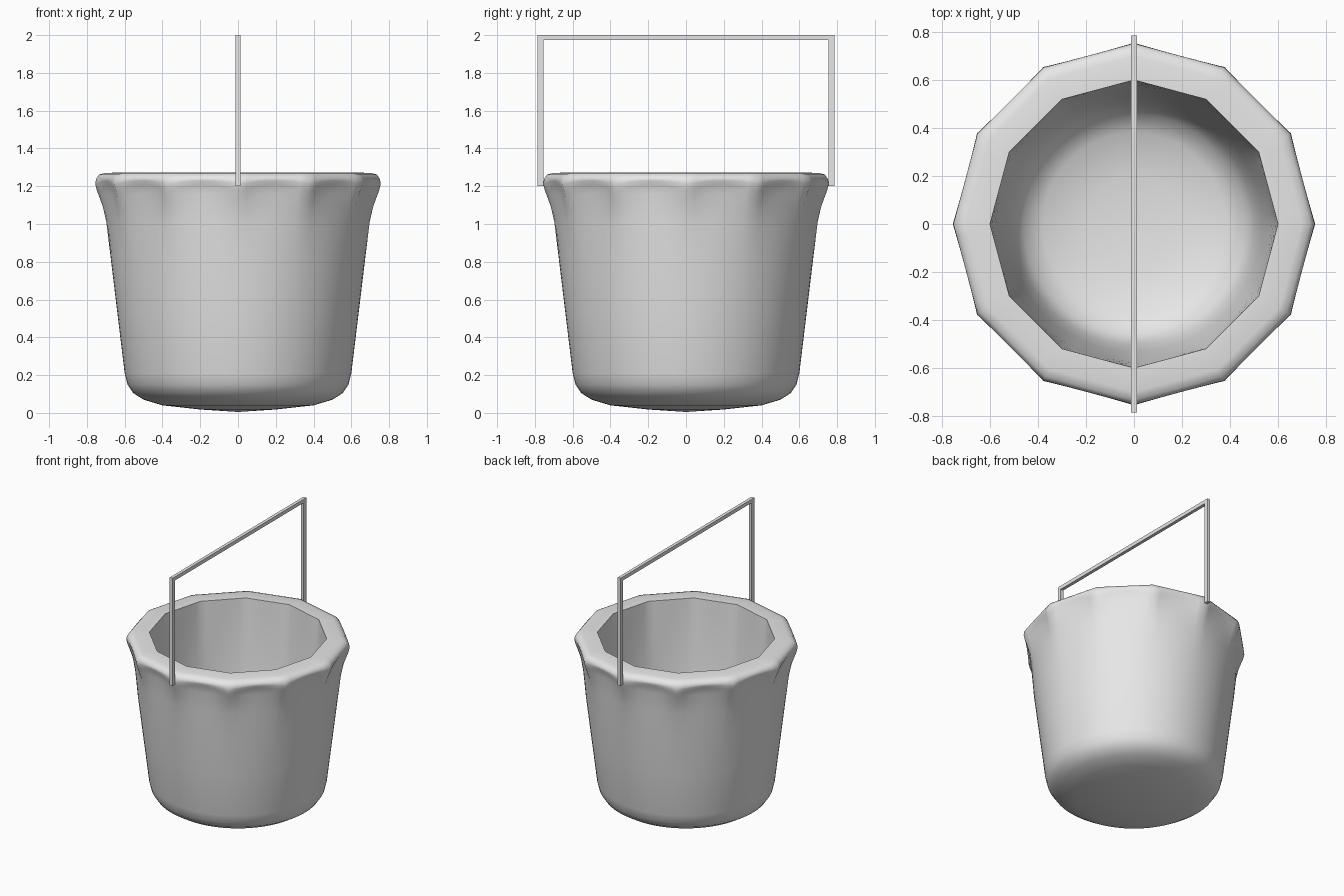
import bpy
import bmesh
from math import cos, sin, radians, tau

cube = bpy.data.objects.get("Cube")
if cube:
    bpy.data.objects.remove(cube)

SIDES, STEPS = 12, 8
COUNT = SIDES * STEPS
HALF = radians(15)


def material(name, rgb):
    mat = bpy.data.materials.new(name)
    mat.use_nodes = True
    mat.diffuse_color = (*rgb, 1)
    mat.node_tree.nodes["Principled BSDF"].inputs["Base Color"].default_value = (*rgb, 1)
    return mat


grey = material("plain grey", (0.8, 0.8, 0.8))


def add_object(name, bm):
    bmesh.ops.recalc_face_normals(bm, faces=bm.faces)
    mesh = bpy.data.meshes.new(name)
    bm.to_mesh(mesh)
    bm.free()
    mesh.materials.append(grey)
    obj = bpy.data.objects.new(name, mesh)
    bpy.context.collection.objects.link(obj)
    return obj


def ring(bm, radius, z, facet, lift):
    """Ring that is round at facet 0 and twelve-sided at facet 1."""
    verts = []
    for i in range(COUNT):
        angle = tau * i / COUNT
        chord = cos(HALF) / cos(angle % (2 * HALF) - HALF) if i % STEPS else 1
        dip = 1 - chord
        r = radius * (1 - facet * dip)
        height = z + lift * dip / (1 - cos(HALF))
        verts.append(bm.verts.new((r * cos(angle), r * sin(angle), height)))
    return verts


# Bucket wall: radius, height, facet, lift between the scallop points
PROFILE = [
    (0.2, 0.018, 0, 0), (0.4, 0.04, 0, 0), (0.5, 0.07, 0, 0),
    (0.555, 0.105, 0, 0), (0.585, 0.15, 0, 0), (0.6, 0.21, 0, 0),
    (0.64, 0.54, 0, 0), (0.675, 0.83, 0, 0), (0.697, 1.01, 0.3, 0),
    (0.715, 1.09, 0.7, 0), (0.735, 1.145, 1.1, 0.015),
    (0.748, 1.18, 1.3, 0.028), (0.755, 1.21, 1.1, 0.02),
    (0.752, 1.237, 1, 0.007), (0.735, 1.262, 1, 0),
    (0.70, 1.271, 1, 0), (0.6, 1.272, 1, 0),
    (0.59, 1.15, 0.7, 0), (0.57, 0.9, 0.2, 0), (0.53, 0.5, 0, 0),
    (0.5, 0.32, 0, 0), (0.46, 0.23, 0, 0), (0.38, 0.18, 0, 0),
    (0.2, 0.15, 0, 0),
]
bm = bmesh.new()
rings = [ring(bm, *row) for row in PROFILE]
for low, high in zip(rings, rings[1:]):
    for i in range(COUNT):
        j = (i + 1) % COUNT
        bm.faces.new((low[i], low[j], high[j], high[i]))
# Bottom and floor caps
for edge, z in ((rings[0], 0.005), (rings[-1], 0.14)):
    centre = bm.verts.new((0, 0, z))
    for i in range(COUNT):
        bm.faces.new((edge[i], edge[(i + 1) % COUNT], centre))
bucket = add_object("bucket", bm)
bpy.ops.object.select_all(action="DESELECT")
bucket.select_set(True)
bpy.context.view_layer.objects.active = bucket
bpy.ops.object.shade_smooth_by_angle(angle=radians(55))


# Handle: a square-cornered strip of flat bar
def bar(name, size, location):
    bm = bmesh.new()
    bmesh.ops.create_cube(bm, size=1)
    bmesh.ops.scale(bm, vec=size, verts=bm.verts)
    bmesh.ops.translate(bm, vec=location, verts=bm.verts)
    return add_object(name, bm)


for name, side in (("front", -1), ("back", 1)):
    bar(f"handle_{name}_post", (0.024, 0.03, 0.8), (0, side * 0.77, 1.6))
bar("handle_grip", (0.024, 1.51, 0.027), (0, 0, 1.9865))
